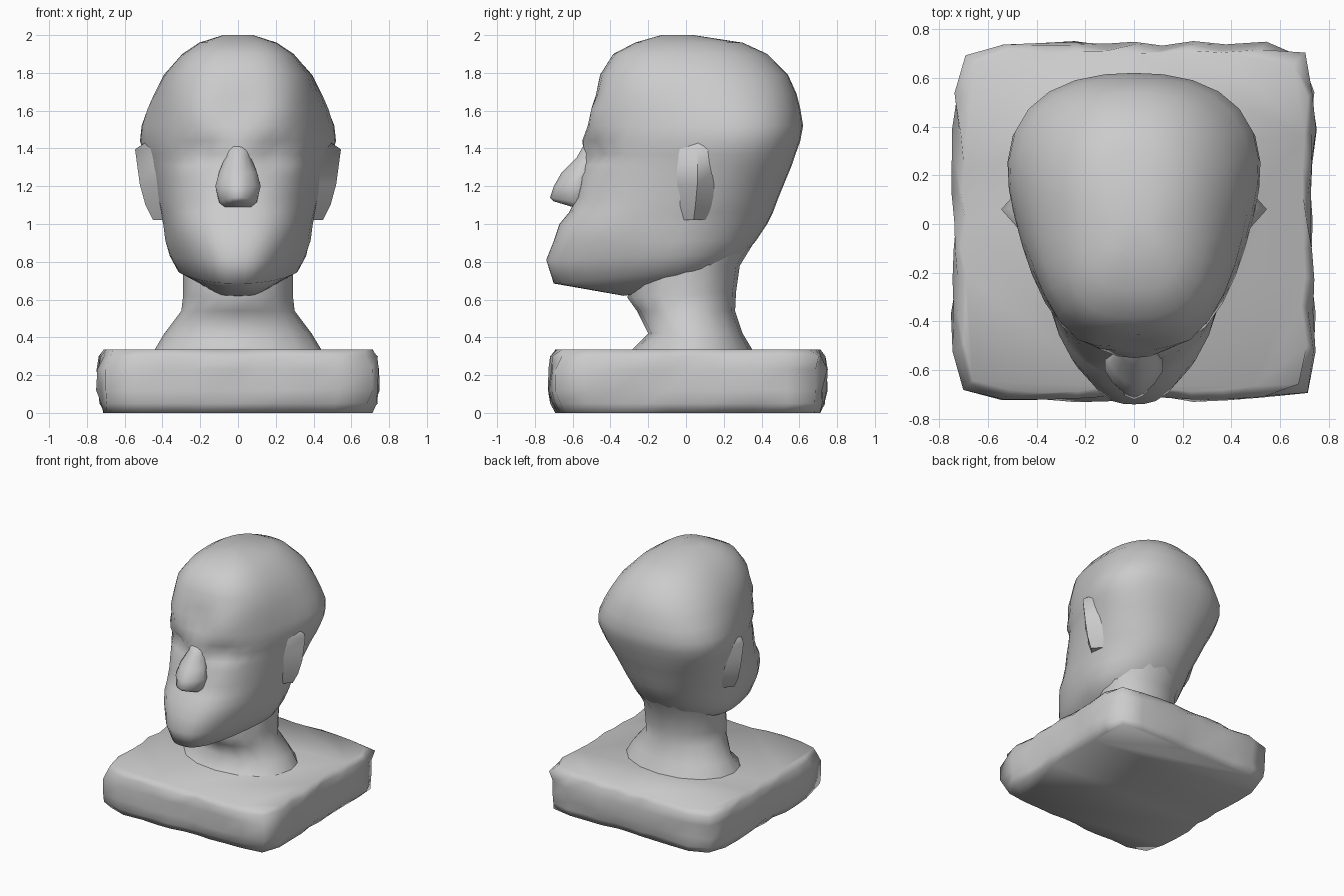
import bpy, random
from math import sin, cos, pi, exp

random.seed(4)


def loft(name, rings, segs, n, n_back=None, cx=0.0, jitter=0.0, shape=None, angle=80):
    """Skin rings (z_front, z_back, y_front, y_back, half_width, taper)."""
    verts, faces = [], []
    for zf, zb, yf, yb, w, k in rings:
        ym, h = (yf + yb) / 2, (yb - yf) / 2
        for i in range(segs):
            a = 2 * pi * i / segs - pi / 2
            c, s = cos(a), sin(a)
            e = n_back if n_back and s > 0 else n
            r = (abs(c) ** e + abs(s) ** e) ** (-1 / e)
            r *= 1 + random.uniform(-jitter, jitter)
            u = s * r
            x = cx + w * c * r * (1 + k * u)
            y, z = ym + h * u, zf + (zb - zf) * (u + 1) / 2
            verts.append(shape(x, y, z) if shape else (x, y, z))
    for j in range(len(rings) - 1):
        for i in range(segs):
            a, b = j * segs + i, j * segs + (i + 1) % segs
            faces.append((a, b, b + segs, a + segs))
    faces.append(tuple(reversed(range(segs))))
    faces.append(tuple(range(len(verts) - segs, len(verts))))
    me = bpy.data.meshes.new(name)
    me.from_pydata(verts, [], faces)
    ob = bpy.data.objects.new(name, me)
    bpy.context.collection.objects.link(ob)
    bpy.ops.object.select_all(action='DESELECT')
    ob.select_set(True)
    bpy.context.view_layer.objects.active = ob
    bpy.ops.object.shade_smooth_by_angle(angle=angle * pi / 180)
    return ob


# rough-edged square plinth
base = [(z, z, -d + 0.01, d + 0.01, d + 0.01, 0) for z, d in
        ((0.0, 0.69), (0.05, 0.715), (0.12, 0.725), (0.23, 0.725), (0.30, 0.715), (0.335, 0.69))]
loft("plinth", base, 40, 14, jitter=0.022)

# neck flaring onto the plinth
loft("neck", [
    (0.32, 0.32, -0.30, 0.36, 0.45, 0),
    (0.42, 0.42, -0.20, 0.30, 0.39, 0),
    (0.54, 0.54, -0.26, 0.26, 0.30, 0),
    (0.61, 0.64, -0.31, 0.265, 0.29, 0.1),
    (0.78, 0.78, -0.28, 0.285, 0.29, 0.1),
    (0.95, 0.95, -0.20, 0.39, 0.32, 0),
], 16, 2.1)


def bump(x, z, px, pz, sx, sz):
    return exp(-((abs(x) - px) / sx) ** 2 - ((z - pz) / sz) ** 2)


# head: eye sockets pressed in, brows raised, nape narrowed
def face(x, y, z):
    if y < -0.25:
        y += 0.07 * bump(x, z, 0.18, 1.37, 0.09, 0.07)
        y -= 0.035 * bump(x, z, 0.22, 1.60, 0.12, 0.07)
    elif y > 0:
        x *= 1 - 0.4 * min(y, 0.45) * max(0, min(1, (1.3 - z) / 0.4))
    return x, y, z


loft("head", [
    (0.62, 0.68, -0.33, 0.10, 0.14, 0.2),
    (0.685, 0.78, -0.70, 0.24, 0.29, 0.4),
    (0.81, 0.84, -0.74, 0.31, 0.335, 0.35),
    (0.91, 0.91, -0.70, 0.37, 0.37, 0.25),
    (1.00, 1.00, -0.67, 0.43, 0.385, 0.2),
    (1.06, 1.06, -0.62, 0.46, 0.40, 0.2),
    (1.14, 1.14, -0.58, 0.49, 0.42, 0.22),
    (1.25, 1.25, -0.56, 0.535, 0.44, 0.25),
    (1.31, 1.31, -0.55, 0.56, 0.455, 0.27),
    (1.37, 1.37, -0.54, 0.58, 0.47, 0.3),
    (1.44, 1.44, -0.55, 0.605, 0.49, 0.3),
    (1.52, 1.52, -0.52, 0.62, 0.485, 0.28),
    (1.61, 1.61, -0.49, 0.605, 0.465, 0.2),
    (1.69, 1.69, -0.475, 0.585, 0.435, 0.15),
    (1.79, 1.79, -0.455, 0.54, 0.39, 0.08),
    (1.90, 1.90, -0.385, 0.43, 0.295, 0.03),
    (1.96, 1.96, -0.27, 0.30, 0.205, 0),
    (2.00, 2.00, -0.13, 0.04, 0.08, 0),
], 32, 2.9, n_back=2.3, shape=face)

# nose with a broad tip
loft("nose", [
    (1.12, 1.06, -0.70, -0.50, 0.07, 0.3),
    (1.14, 1.10, -0.72, -0.50, 0.10, 0.3),
    (1.20, 1.20, -0.70, -0.50, 0.12, 0.3),
    (1.27, 1.28, -0.66, -0.48, 0.10, 0.3),
    (1.35, 1.37, -0.58, -0.45, 0.065, 0.2),
    (1.42, 1.45, -0.54, -0.43, 0.05, 0),
], 12, 2)

# wedge-shaped ears
for side, label in ((-1, "left"), (1, "right")):
    loft("ear_" + label, [
        (1.02, 1.02, -0.06, 0.14, 0.10, 0),
        (1.10, 1.10, -0.10, 0.20, 0.14, 0),
        (1.21, 1.21, -0.14, 0.26, 0.17, 0),
        (1.40, 1.39, -0.16, 0.28, 0.195, 0),
        (1.46, 1.46, -0.06, 0.20, 0.10, 0),
    ], 4, 2, cx=side * 0.35, angle=60)
